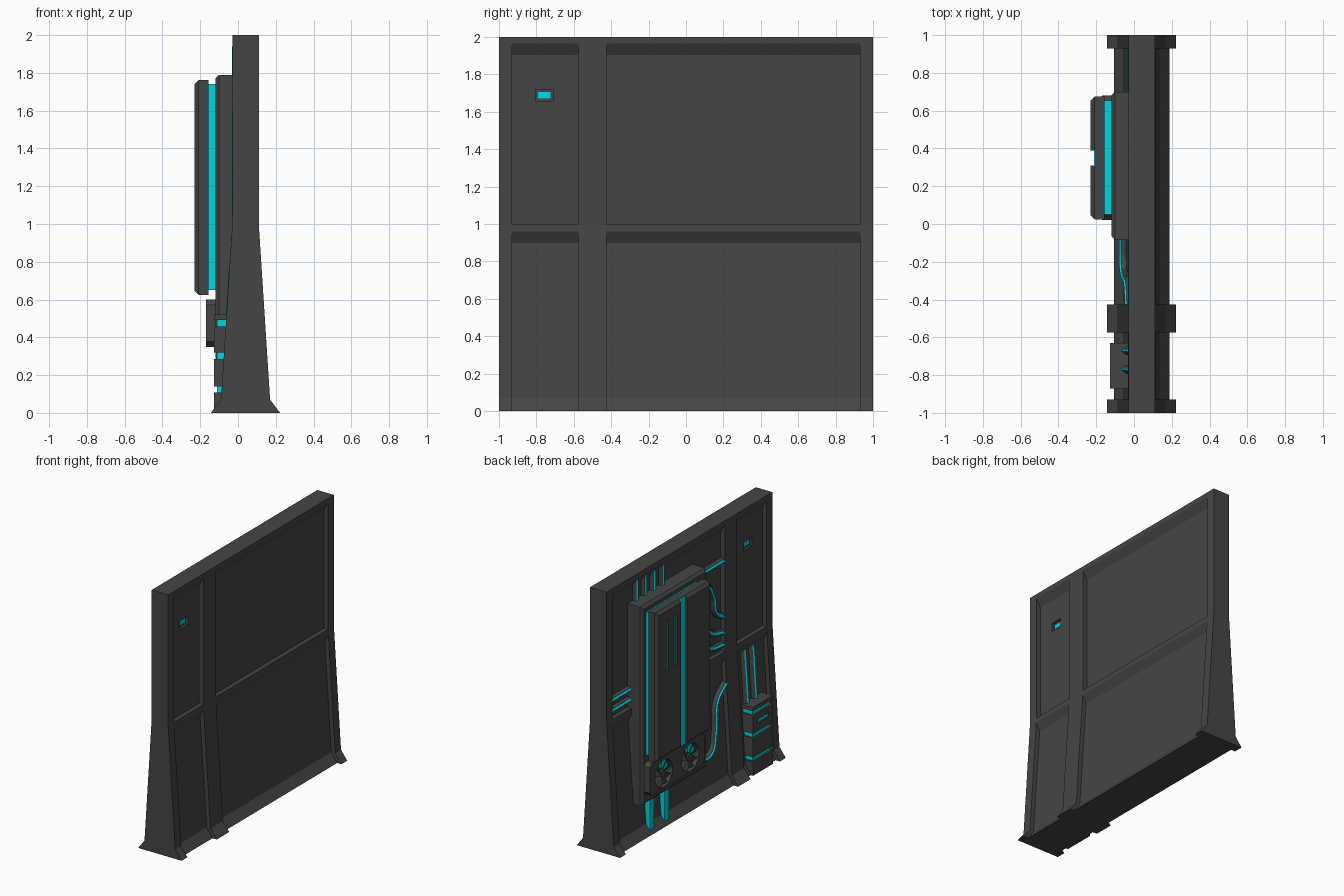
import bpy, bmesh
from math import pi
from mathutils import Matrix, Vector

if "Cube" in bpy.data.objects:
    bpy.data.objects.remove(bpy.data.objects["Cube"])


def material(name, rgb):
    m = bpy.data.materials.new(name)
    m.diffuse_color = (*rgb, 1)
    m.use_nodes = True
    m.node_tree.nodes["Principled BSDF"].inputs["Base Color"].default_value = m.diffuse_color
    return m


DARK = material("dark_metal", (0.06, 0.06, 0.06))
GLOW = material("cyan_glow", (0.0, 0.67, 0.76))


def finish(name, bm, mat):
    bmesh.ops.recalc_face_normals(bm, faces=bm.faces)
    me = bpy.data.meshes.new(name)
    bm.to_mesh(me)
    bm.free()
    me.materials.append(mat)
    ob = bpy.data.objects.new(name, me)
    bpy.context.collection.objects.link(ob)
    return ob


def box(name, x, y, z, mat=DARK, chamfer=0, style="face", matrix=None):
    """Box from ranges; chamfers the rim of its -x face or its x-parallel corners."""
    bm = bmesh.new()
    bmesh.ops.create_cube(bm, size=1)
    for v in bm.verts:
        v.co = [a + (c + 0.5) * (b - a) for c, (a, b) in zip(v.co, (x, y, z))]
    if chamfer:
        xm = min(x) + 1e-5
        if style == "face":
            edges = [e for e in bm.edges if all(v.co.x < xm for v in e.verts)]
        else:
            edges = [e for e in bm.edges if abs(e.verts[0].co.x - e.verts[1].co.x) > 1e-4]
        bmesh.ops.bevel(bm, geom=edges, offset=chamfer, segments=1, affect='EDGES')
    if matrix:
        bm.transform(matrix)
    return finish(name, bm, mat)


def prism(name, profile, y0, y1):
    """Symmetric half-profile (half width, z), mirrored about the wall centre and swept along y."""
    pts = [(CX + w, z) for w, z in profile] + [(CX - w, z) for w, z in reversed(profile)]
    bm = bmesh.new()
    face = bm.faces.new([bm.verts.new((x, y0, z)) for x, z in pts])
    ext = bmesh.ops.extrude_face_region(bm, geom=[face])
    bmesh.ops.translate(bm, vec=(0, y1 - y0, 0),
                        verts=[g for g in ext["geom"] if isinstance(g, bmesh.types.BMVert)])
    return finish(name, bm, DARK)


def disc(name, r, x0, x1, y, z, mat=DARK, n=24):
    bm = bmesh.new()
    bmesh.ops.create_cone(bm, cap_ends=True, segments=n, radius1=r, radius2=r, depth=x1 - x0)
    bm.transform(Matrix.Translation(((x0 + x1) / 2, y, z)) @ Matrix.Rotation(pi / 2, 4, 'Y'))
    return finish(name, bm, mat)


def cut(target, cutter):
    cutter.hide_render = True
    cutter.hide_viewport = True
    mod = target.modifiers.new("cut", 'BOOLEAN')
    mod.operation = 'DIFFERENCE'
    mod.object = cutter


def panel_x(z):
    """Surface of the recessed panel on the machine side."""
    return CX - (0.035 if z > 1 else 0.035 + (1 - z) * 0.063 / 0.93)


def conduit(name, points):
    """Dark hose along (y, z) points on the panel with a glowing strip on its outside."""
    for suffix, r, off, mat in (("_hose", 0.024, 0.008, DARK), ("_glow", 0.012, 0.025, GLOW)):
        cu = bpy.data.curves.new(name + suffix, 'CURVE')
        cu.dimensions = '3D'
        cu.bevel_depth = r
        cu.bevel_resolution = 1
        cu.resolution_u = 8
        cu.use_fill_caps = True
        cu.materials.append(mat)
        sp = cu.splines.new('BEZIER')
        sp.bezier_points.add(len(points) - 1)
        for bp, (y, z) in zip(sp.bezier_points, points):
            bp.co = (panel_x(z) - off, y, z)
            bp.handle_left_type = bp.handle_right_type = 'AUTO'
        if len(points) == 2:
            for bp in sp.bezier_points:
                bp.handle_left_type = bp.handle_right_type = 'VECTOR'
        bpy.context.collection.objects.link(bpy.data.objects.new(name + suffix, cu))


CX = 0.04

# Pillars with flared feet
for i, (a, b) in enumerate(((-1, -0.93), (-0.575, -0.425), (0.93, 1))):
    prism(f"pillar_{i}", [(0.183, 0), (0.13, 0.07), (0.07, 1), (0.07, 2)], a, b)

# Recessed panels with top and middle beams
bays = []
for i, (a, b) in enumerate(((-0.93, -0.575), (-0.425, 0.93))):
    bays.append(prism(f"panel_{i}", [(0.147, 0), (0.098, 0.07), (0.035, 1), (0.035, 1.95)], a, b))
    prism(f"top_beam_{i}", [(0.033, 1.9), (0.07, 1.965), (0.07, 2)], a, b)
    prism(f"middle_beam_{i}", [(0.04, 0.895), (0.0726, 0.96), (0.07, 1)], a, b)

# Indicator lights sunk into both faces of the narrow panel
for s in (-1, 1):
    xs = lambda a, b: tuple(sorted((CX + s * a, CX + s * b)))
    cut(bays[0], box("indicator_cutter", xs(0.015, 0.06), (-0.805, -0.71), (1.655, 1.72)))
    box("indicator_light", xs(0.01, 0.022), (-0.79, -0.725), (1.67, 1.706), GLOW)

# Machine: back plate, glowing layer and grooved cover
box("machine_back_plate", (-0.12, 0.02), (-0.085, 0.70), (0.27, 1.79), chamfer=0.02)
box("machine_glow_layer", (-0.158, -0.118), (0.05, 0.655), (0.65, 1.74), GLOW)
cover = box("machine_cover", (-0.23, -0.155), (0.025, 0.675), (0.625, 1.762), chamfer=0.022)
cut(cover, box("stripe_cutter", (-0.3, -0.207), (0.31, 0.39), (0.5, 1.9)))
box("cover_stripe", (-0.213, -0.2), (0.312, 0.388), (0.627, 1.76), GLOW)
for y in (0.56, 0.45):
    cut(cover, box("slit_cutter", (-0.3, -0.21), (y - 0.018, y + 0.018), (1.28, 1.67)))
    box("cover_slit_glow", (-0.216, -0.2), (y - 0.014, y + 0.006), (1.285, 1.665), GLOW)

# Fan housing with two bladed fans
housing = box("fan_housing", (-0.17, -0.115), (0.02, 0.68), (0.35, 0.60), chamfer=0.028, style="corner")
for i, y in enumerate((0.51, 0.19)):
    z = 0.465
    cut(housing, disc("fan_cutter", 0.105, -0.25, -0.125, y, z))
    disc(f"fan_glow_{i}", 0.104, -0.13, -0.122, y, z, GLOW)
    disc(f"fan_hub_{i}", 0.03, -0.168, -0.124, y, z, n=12)
    for k in range(9):
        m = (Matrix.Translation((-0.148, y, z)) @ Matrix.Rotation(k * 2 * pi / 9, 4, 'X')
             @ Matrix.Rotation(0.6, 4, 'Z'))
        m = m @ Matrix.Identity(4)
        box(f"fan_blade_{i}_{k}", (-0.003, 0.003), (-0.02, 0.02), (0.02, 0.1), matrix=m)

# Glowing feed pipes under the machine
for y in (0.54, 0.36):
    box("feed_pipe", (-0.09, -0.03), (y - 0.025, y + 0.025), (0.03, 0.28), GLOW)

# Power box: dark blocks stacked around a glowing core
box("power_box_core", (-0.111, -0.02), (-0.858, -0.642), (0.02, 0.5), GLOW)
for i, (a, b) in enumerate(((0, 0.107), (0.14, 0.286), (0.32, 0.458), (0.492, 0.522))):
    blk = box(f"power_box_block_{i}", (-0.126, -0.01), (-0.87, -0.63), (a, b))
    if i == 2:
        cut(blk, box("box_slit_cutter", (-0.2, -0.115), (-0.82, -0.69), (0.38, 0.41)))
        box("power_box_slit", (-0.12, -0.1), (-0.818, -0.692), (0.382, 0.408), GLOW)

# Straight conduits
for y in (-0.67, -0.77):
    conduit("power_conduit", [(y, 0.5), (y, 0.92)])
for k in range(4):
    y = 0.62 - 0.105 * k
    conduit("upper_conduit", [(y, 1.75), (y, 1.94)])
for z in (1.14, 1.06):
    conduit("side_conduit", [(0.68, z), (0.935, z)])
conduit("cross_conduit", [(-0.06, 1.69), (-0.435, 1.69)])

# Curved hoses between machine and middle pillar
conduit("curved_upper", [(-0.06, 1.59), (-0.22, 1.58), (-0.31, 1.46), (-0.34, 1.33), (-0.435, 1.26)])
conduit("curved_middle", [(-0.06, 1.38), (-0.19, 1.34), (-0.27, 1.20), (-0.435, 1.14)])
conduit("curved_lower", [(-0.06, 1.22), (-0.18, 1.19), (-0.27, 1.08), (-0.435, 1.05)])
conduit("curved_base", [(-0.06, 0.30), (-0.22, 0.31), (-0.28, 0.45), (-0.32, 0.66), (-0.435, 0.76)])
